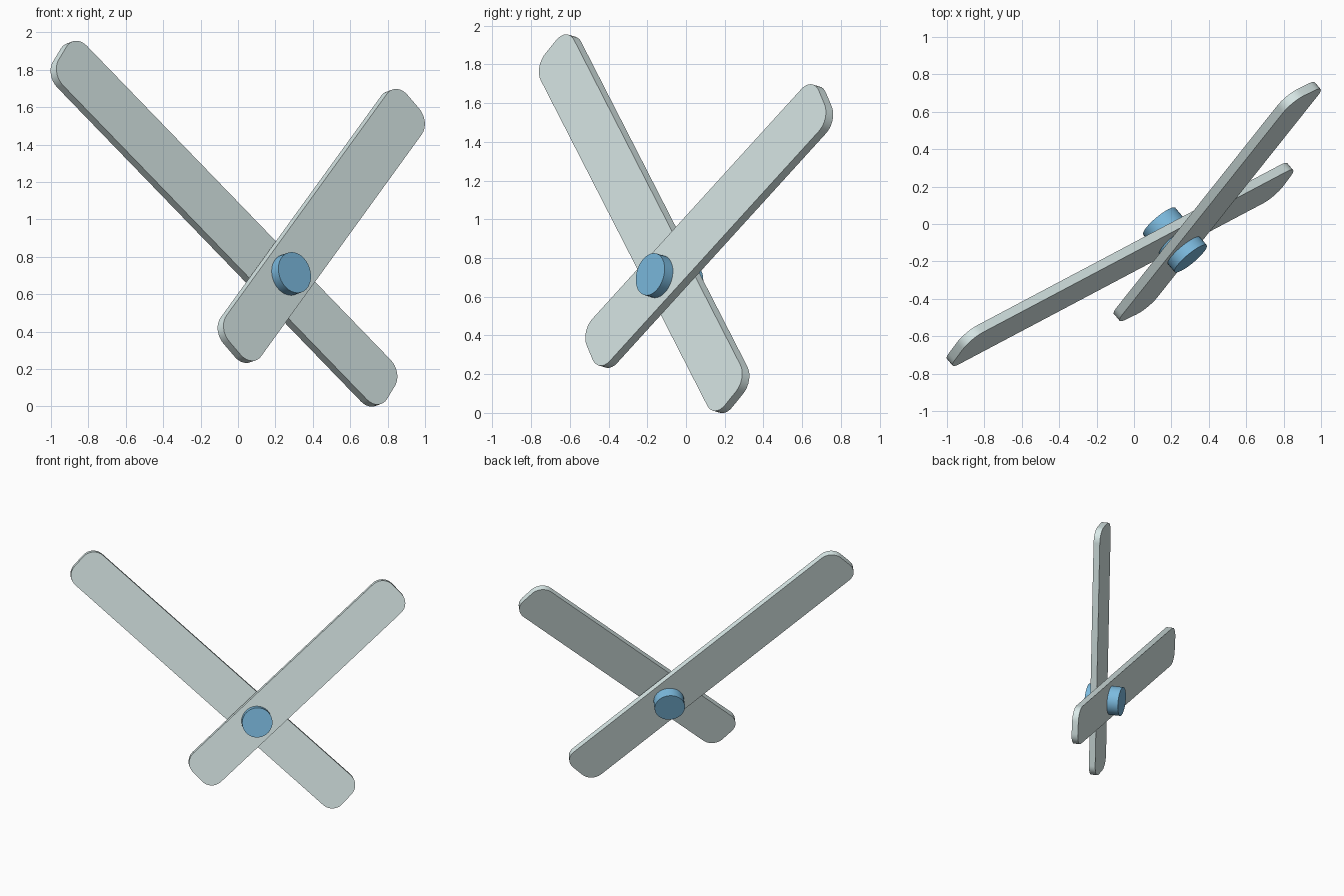
import bpy
import bmesh
import math
from mathutils import Matrix, Vector

if "Cube" in bpy.data.objects:
    bpy.data.objects.remove(bpy.data.objects["Cube"])

# Directions: two crossed bars sharing one pivot axis
LONG_DIR = Vector((0.652, 0.345, -0.674)).normalized()
SHORT_DIR = Vector((0.472, 0.593, 0.652)).normalized()
AXIS = LONG_DIR.cross(SHORT_DIR).normalized()


def make_material(name, color):
    mat = bpy.data.materials.new(name)
    mat.diffuse_color = color
    mat.use_nodes = True
    mat.node_tree.nodes["Principled BSDF"].inputs["Base Color"].default_value = mat.diffuse_color
    return mat


def frame(center, along):
    side = AXIS.cross(along).normalized()
    rot = Matrix((along, side, AXIS)).transposed().to_4x4()
    return Matrix.Translation(center) @ rot


def extruded(name, outline, thickness, matrix, mat):
    """Flat outline in local xy, given thickness centred on local z."""
    bm = bmesh.new()
    face = bm.faces.new([bm.verts.new((x, y, -thickness / 2)) for x, y in outline])
    top = bmesh.ops.extrude_face_region(bm, geom=[face])["geom"]
    moved = [v for v in top if isinstance(v, bmesh.types.BMVert)]
    bmesh.ops.translate(bm, verts=moved, vec=(0, 0, thickness))
    bmesh.ops.recalc_face_normals(bm, faces=bm.faces[:])
    bm.transform(matrix)
    mesh = bpy.data.meshes.new(name)
    bm.to_mesh(mesh)
    bm.free()
    mesh.materials.append(mat)
    obj = bpy.data.objects.new(name, mesh)
    bpy.context.collection.objects.link(obj)
    bpy.ops.object.select_all(action='DESELECT')
    obj.select_set(True)
    bpy.context.view_layer.objects.active = obj
    bpy.ops.object.shade_smooth_by_angle(angle=math.radians(30))
    return obj


def rounded_rect(length, width, radius, steps=8):
    points = []
    for i, (sx, sy) in enumerate(((1, 1), (-1, 1), (-1, -1), (1, -1))):
        for k in range(steps + 1):
            a = math.pi / 2 * (i + k / steps)
            points.append((sx * (length / 2 - radius) + radius * math.cos(a),
                           sy * (width / 2 - radius) + radius * math.sin(a)))
    return points


def circle(radius, sides):
    return [(radius * math.cos(2 * math.pi * k / sides),
             radius * math.sin(2 * math.pi * k / sides)) for k in range(sides)]


bar_mat = make_material("pale_bar", (0.70, 0.82, 0.81, 1))
pin_mat = make_material("blue_pin", (0.20, 0.49, 0.73, 1))

# Long bar (behind) and short bar (in front), with rounded corners
extruded("long_bar", rounded_rect(2.69, 0.30, 0.10), 0.05,
         frame(Vector((-0.075, -0.216, 0.977)), LONG_DIR), bar_mat)
extruded("short_bar", rounded_rect(2.02, 0.30, 0.10), 0.05,
         frame(Vector((0.445, 0.12, 0.965)), SHORT_DIR), bar_mat)

# Pivot pin passing through both bars
extruded("pivot_pin", circle(0.112, 32), 0.268,
         frame(Vector((0.219, -0.085, 0.686)), LONG_DIR), pin_mat)
